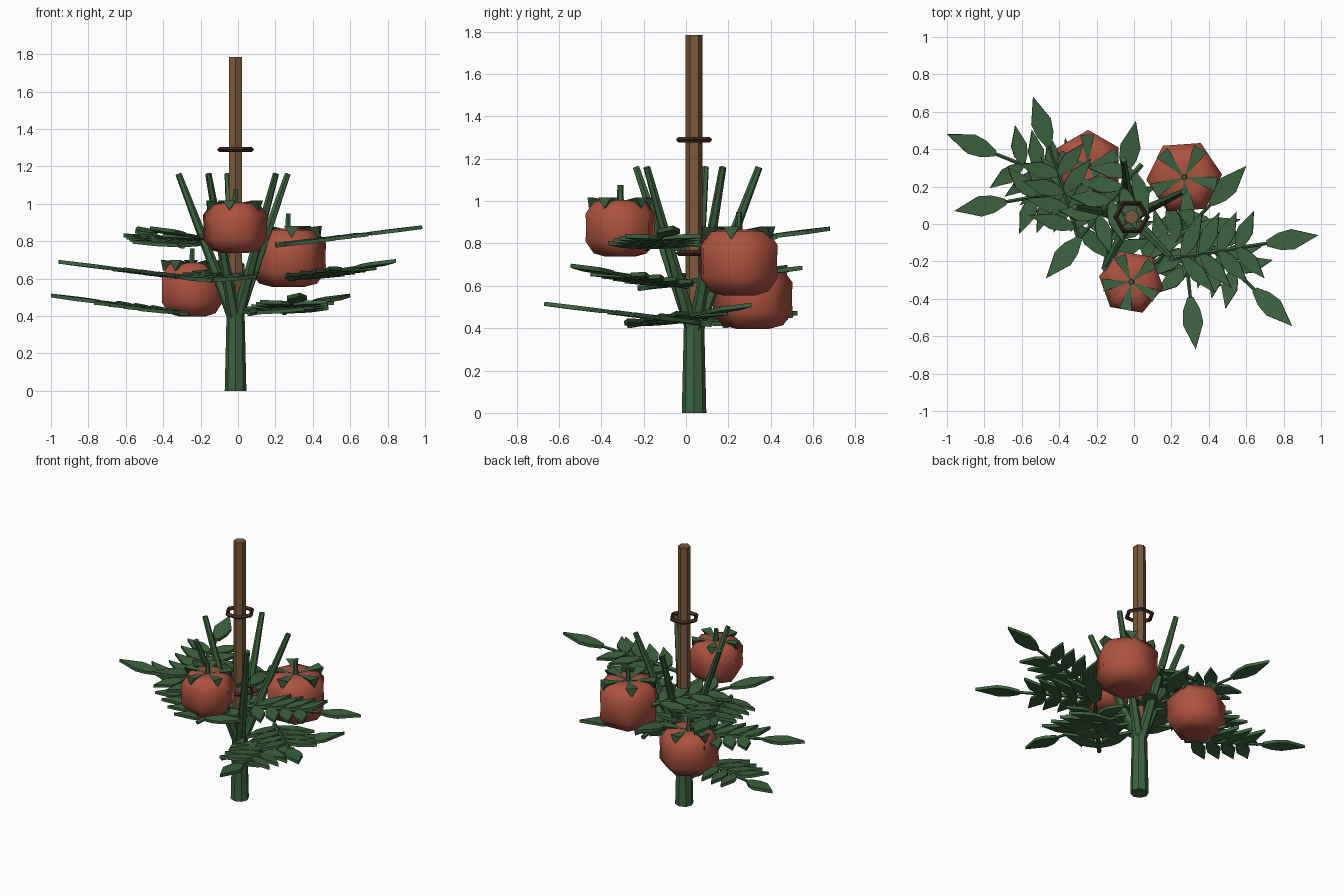
import bpy, bmesh, math
from mathutils import Vector, Matrix

if "Cube" in bpy.data.objects:
    bpy.data.objects.remove(bpy.data.objects["Cube"])

CX, CY = -0.013, 0.038


def material(name, rgb):
    m = bpy.data.materials.new(name)
    m.diffuse_color = (*rgb, 1)
    m.use_nodes = True
    m.node_tree.nodes["Principled BSDF"].inputs["Base Color"].default_value = m.diffuse_color
    return m


GREEN = material("leaf_green", (0.045, 0.125, 0.05))
RED = material("fruit_red", (0.42, 0.085, 0.05))
WOOD = material("wood", (0.2, 0.1, 0.04))
TWINE = material("twine", (0.06, 0.025, 0.015))


def finish(name, bm, mat, smooth=False):
    bmesh.ops.recalc_face_normals(bm, faces=bm.faces)
    me = bpy.data.meshes.new(name)
    bm.to_mesh(me)
    bm.free()
    me.materials.append(mat)
    for p in me.polygons:
        p.use_smooth = smooth
    ob = bpy.data.objects.new(name, me)
    bpy.context.collection.objects.link(ob)
    return ob


def tube(bm, a, b, r1, r2, sides=6, spin=0):
    """Tapered rod from a to b."""
    a, b = Vector(a), Vector(b)
    d = b - a
    m = Matrix.Translation((a + b) / 2) @ d.to_track_quat('Z', 'Y').to_matrix().to_4x4() @ Matrix.Rotation(spin, 4, 'Z')
    bmesh.ops.create_cone(bm, cap_ends=True, segments=sides, radius1=r1, radius2=r2, depth=d.length, matrix=m)


def blade(bm, matrix, length, width, thick=0.02):
    """Pointed flat leaflet along local +x."""
    w = width / 2
    pts = [(0, -w * .3), (length * .25, -w * .85), (length * .5, -w), (length, 0),
           (length * .5, w), (length * .25, w * .85), (0, w * .3)]
    f = bm.faces.new([bm.verts.new(matrix @ Vector((x, y, -thick / 2))) for x, y in pts])
    ext = bmesh.ops.extrude_face_region(bm, geom=[f])
    up = matrix.to_3x3() @ Vector((0, 0, thick))
    bmesh.ops.translate(bm, vec=up, verts=[v for v in ext['geom'] if isinstance(v, bmesh.types.BMVert)])


# main stem
bm = bmesh.new()
tube(bm, (CX, CY, 0), (CX, CY, 0.42), 0.058, 0.048, 8)
finish("stem", bm, GREEN)

# support stake
bm = bmesh.new()
tube(bm, (CX, CY, 0.005), (CX, CY, 1.785), 0.042, 0.04, 6)
finish("stake", bm, WOOD)

# twine rings around the stake
for i, z in enumerate((0.755, 1.29)):
    bpy.ops.mesh.primitive_torus_add(major_segments=6, minor_segments=4, major_radius=0.085,
                                     minor_radius=0.014, location=(CX, CY, z))
    bpy.context.object.name = f"tie_ring_{i + 1}"
    bpy.context.object.data.materials.append(TWINE)

# upright branches fanning from the stem
for i in range(5):
    a = math.radians(26 + 72 * i)
    bm = bmesh.new()
    tube(bm, (CX, CY, 0.36), (CX + .31 * math.cos(a), CY + .31 * math.sin(a), 1.16), 0.034, 0.017, 6)
    finish(f"branch_{i + 1}", bm, GREEN)

# compound leaves: tip x, tip y, tip z, heading in degrees
LEAVES = [(-1.0, .48, .51, 158), (.33, -.67, .515, 276), (.6, .31, .51, 47),
          (-.96, .07, .69, 190), (.845, -.545, .695, 316), (.01, .55, .685, 78),
          (.985, -.06, .875, 9), (-.54, .68, .87, 108), (-.47, -.29, .87, 230)]
L = 0.8
for i, (x, y, z, h) in enumerate(LEAVES):
    m = (Matrix.Translation((x, y, z)) @ Matrix.Rotation(math.radians(h), 4, 'Z')
         @ Matrix.Rotation(math.radians(-7), 4, 'Y') @ Matrix.Translation((-L, 0, 0)))
    bm = bmesh.new()
    tube(bm, m @ Vector((0, 0, 0)), m @ Vector((.56, 0, 0)), 0.015, 0.009, 5)
    blade(bm, m @ Matrix.Translation((.52, 0, 0)), .28, .11)
    for k in range(4):
        for s in (-1, 1):
            blade(bm, m @ Matrix.Translation((.06 + .1 * k, 0, 0))
                  @ Matrix.Rotation(s * math.radians(57), 4, 'Z'), .26 - .015 * k, .085)
    finish(f"leaf_{i + 1}", bm, GREEN)

# fruits: centre, radius, hexagon spin, sepal spin
FRUITS = [(-.245, .315, .545, .185, 0, 20), (.268, .25, .715, .2, 34, -12), (-.015, -.31, .875, .172, 20, 258)]
for i, (x, y, z, r, spin, sp) in enumerate(FRUITS):
    bm = bmesh.new()
    bmesh.ops.create_uvsphere(bm, u_segments=6, v_segments=8, radius=r)
    for v in bm.verts:
        # squashed body with flattened poles
        t = v.co.z / r
        v.co.z = max(-.8, min(.76, t)) * r
        if abs(t) > .99:
            v.co.z *= .92
        elif abs(t) > .3:
            v.co.x *= 1.1
            v.co.y *= 1.1
    bmesh.ops.transform(bm, verts=bm.verts,
                        matrix=Matrix.Translation((x, y, z)) @ Matrix.Rotation(math.radians(spin), 4, 'Z'))
    finish(f"fruit_{i + 1}", bm, RED, True)

    # calyx: five wedge sepals and a short stalk
    bm = bmesh.new()
    top = z + r * .72
    for k in range(5):
        a = math.radians(sp + 72 * k)
        d = Vector((math.cos(a), math.sin(a), 0))
        side, c = Vector((-d.y, d.x, 0)), Vector((x, y, top))
        tri = [bm.verts.new(c + d * r * .88 + side * s * r * .2 + Vector((0, 0, h * r)))
               for s, h in ((-1, .11), (1, .11), (0, -.2))]
        tip = bm.verts.new(c)
        bm.faces.new(tri)
        for n in range(3):
            bm.faces.new((tri[n], tip, tri[(n + 1) % 3]))
    tube(bm, (x, y, top - .02), (x, y, top + r * .45), 0.017, 0.014, 6)
    finish(f"calyx_{i + 1}", bm, GREEN)
